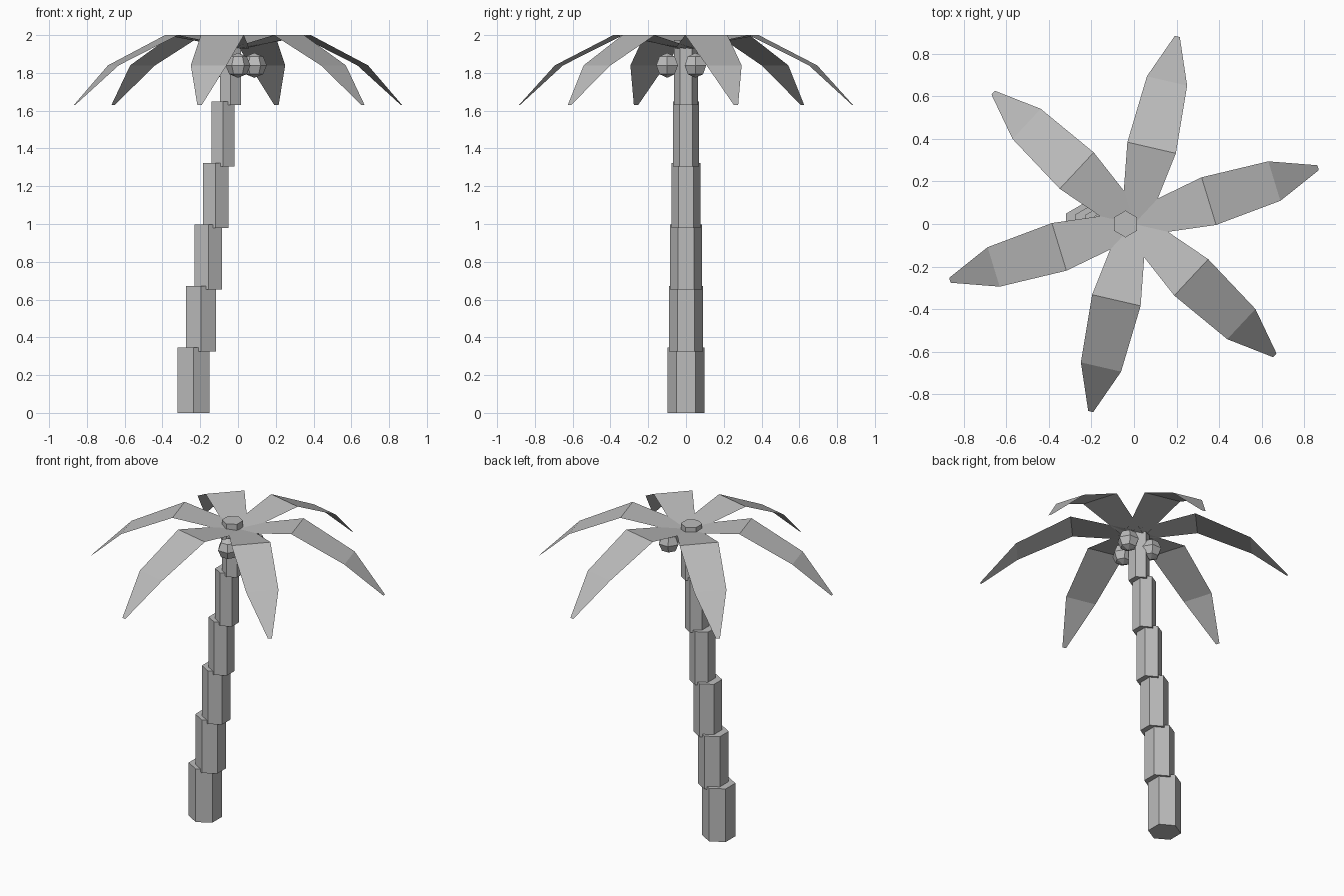
import bpy, bmesh, math
from mathutils import Matrix

cube = bpy.data.objects.get("Cube")
if cube:
    bpy.data.objects.remove(cube, do_unlink=True)

grey = bpy.data.materials.new("plain grey")
grey.use_nodes = True
colour = (0.5, 0.5, 0.5, 1)
grey.diffuse_color = colour
grey.node_tree.nodes["Principled BSDF"].inputs["Base Color"].default_value = colour


def add_object(name, bm):
    mesh = bpy.data.meshes.new(name)
    bm.to_mesh(mesh)
    bm.free()
    mesh.materials.append(grey)
    obj = bpy.data.objects.new(name, mesh)
    bpy.context.collection.objects.link(obj)
    return obj


# Leaning trunk: stacked hexagonal segments, each smaller and shifted
SEGMENTS, HEIGHT, STEP = 6, 0.345, 0.326
for i in range(SEGMENTS):
    radius = 0.098 - 0.007 * i
    bm = bmesh.new()
    bmesh.ops.create_cone(bm, cap_ends=True, segments=6, radius1=radius,
                          radius2=radius, depth=HEIGHT)
    place = Matrix.Translation((-0.235 + 0.039 * i, 0, STEP * i + HEIGHT / 2))
    bm.transform(place)
    add_object(f"trunk_segment_{i + 1}", bm)

# Drooping fronds: (distance, half width, height) along the leaf
FROND = [(0, 0.06, 1.93), (0.368, 0.117, 2.0), (0.69, 0.097, 1.84), (0.905, 0.012, 1.63)]
for i in range(6):
    bm = bmesh.new()
    rows = [[bm.verts.new((r, s * w, z)) for s in (-1, 1)] for r, w, z in FROND]
    for (a, b), (c, d) in zip(rows, rows[1:]):
        bm.faces.new((a, c, d, b))
    bm.transform(Matrix.Rotation(math.radians(17 + 60 * i), 4, "Z"))
    add_object(f"frond_{i + 1}", bm)

# Three coconuts hanging around the top of the trunk
for i in range(3):
    angle = math.radians(30 + 120 * i)
    bm = bmesh.new()
    bmesh.ops.create_uvsphere(bm, u_segments=6, v_segments=4, radius=0.066)
    bm.transform(Matrix.Translation((0.1 * math.cos(angle), 0.1 * math.sin(angle), 1.84))
                 @ Matrix.Rotation(math.pi / 2, 4, "Z"))
    add_object(f"coconut_{i + 1}", bm)
